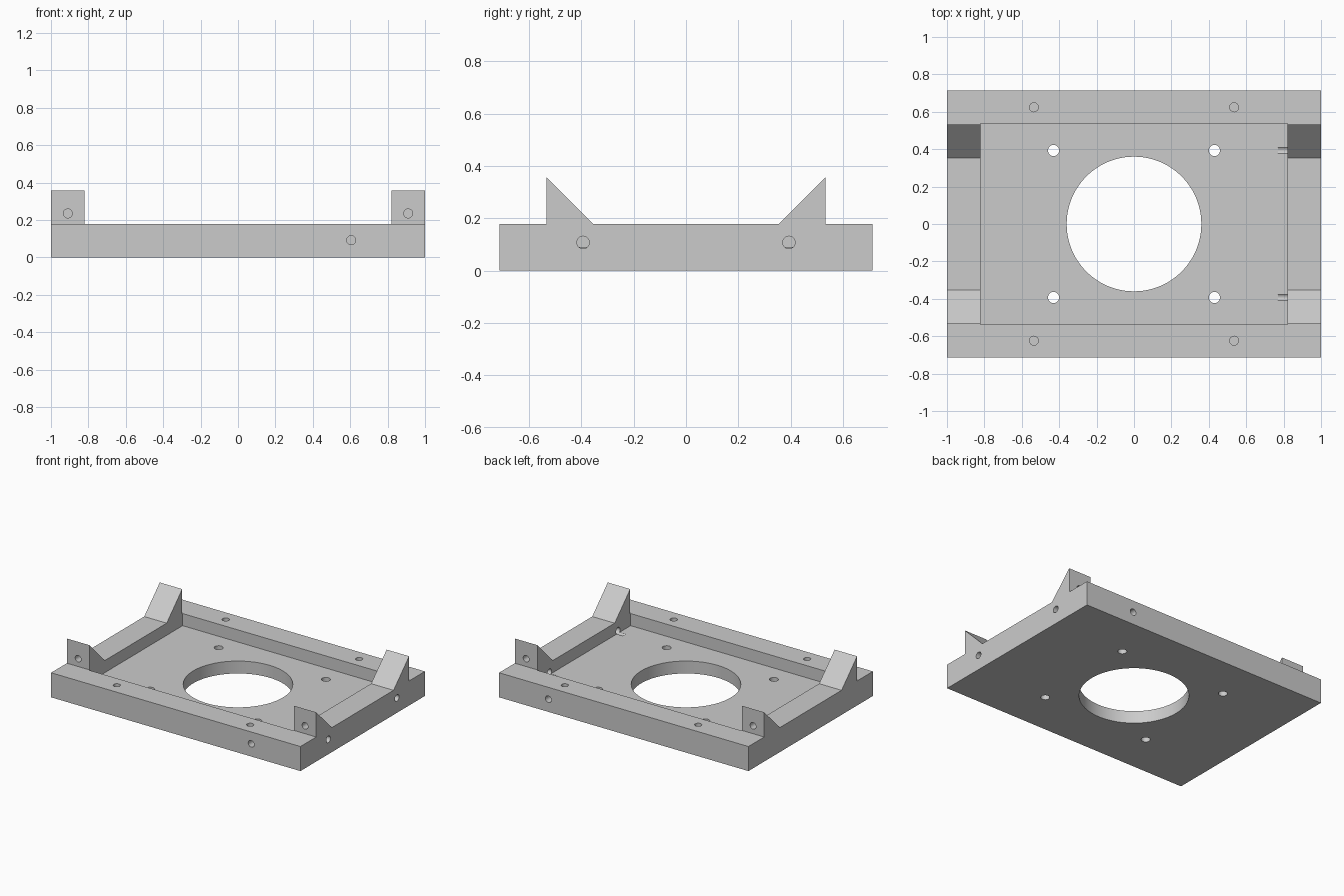
import bpy
import bmesh
from math import radians

default_cube = bpy.data.objects.get("Cube")
if default_cube:
    bpy.data.objects.remove(default_cube, do_unlink=True)

WALL_TOP, FLOOR, TAB_TOP = 0.178, 0.09, 0.357
HALF_X, HALF_Y = 1.0, 0.713
POCKET_X, POCKET_Y = 0.82, 0.537
TAB_OUT, TAB_IN = 0.532, 0.354
HOLE = 0.024

grey = bpy.data.materials.new("plain grey")
grey.use_nodes = True
grey.diffuse_color = (0.6, 0.6, 0.6, 1)
grey.node_tree.nodes["Principled BSDF"].inputs["Base Color"].default_value = grey.diffuse_color

# Frame: side profile with four-square tab ridges, extruded across the width
right_half = [(HALF_Y, 0), (HALF_Y, WALL_TOP), (TAB_OUT, WALL_TOP),
              (TAB_OUT, TAB_TOP), (TAB_IN, WALL_TOP)]
profile = right_half + [(-y, z) for y, z in reversed(right_half)]
bm = bmesh.new()
side = bm.faces.new([bm.verts.new((-HALF_X, y, z)) for y, z in profile])
extruded = bmesh.ops.extrude_face_region(bm, geom=[side])["geom"]
bmesh.ops.translate(bm, vec=(2 * HALF_X, 0, 0),
                    verts=[v for v in extruded if isinstance(v, bmesh.types.BMVert)])
bmesh.ops.recalc_face_normals(bm, faces=bm.faces)
mesh = bpy.data.meshes.new("mounting_tray")
bm.to_mesh(mesh)
bm.free()
tray = bpy.data.objects.new("mounting_tray", mesh)
bpy.context.collection.objects.link(tray)
mesh.materials.append(grey)


def cut(cutter):
    """Subtract the cutter from the tray and discard it."""
    cutter.hide_render = True
    cutter.data.materials.append(grey)
    mod = tray.modifiers.new("cut", 'BOOLEAN')
    mod.operation = 'DIFFERENCE'
    mod.solver = 'EXACT'
    mod.object = cutter
    bpy.ops.object.select_all(action='DESELECT')
    tray.select_set(True)
    bpy.context.view_layer.objects.active = tray
    bpy.ops.object.modifier_apply(modifier=mod.name)
    bpy.data.objects.remove(cutter, do_unlink=True)


def drill(location, axis, radius, depth, sides=24):
    """Cut a round hole reaching depth to each side of location."""
    turn = {'X': (0, radians(90), 0), 'Y': (radians(90), 0, 0), 'Z': (0, 0, 0)}[axis]
    bpy.ops.mesh.primitive_cylinder_add(vertices=sides, radius=radius, depth=2 * depth,
                                        location=location, rotation=turn)
    cut(bpy.context.object)


# Pocket between the walls, also splitting the ridges into corner tabs
bpy.ops.mesh.primitive_cube_add(size=1, location=(0, 0, FLOOR + 0.5))
pocket = bpy.context.object
pocket.scale = (2 * POCKET_X, 2 * POCKET_Y, 1)
cut(pocket)

# Central opening
drill((0, 0, 0), 'Z', 0.36, 0.4, 96)

for sy in (-1, 1):
    for sx in (-1, 1):
        drill((sx * 0.43, sy * 0.393, 0), 'Z', 0.03, 0.3)                # floor holes
        drill((sx * 0.535, sy * 0.624, WALL_TOP), 'Z', HOLE, 0.09)       # blind wall-top holes
        drill((sx * 0.91, sy * TAB_OUT, 0.235), 'Y', HOLE, 0.07)         # blind tab holes
    drill((0.605, sy * HALF_Y, 0.092), 'Y', HOLE, 0.09)                  # blind end holes
    drill((0.91, sy * 0.393, 0.108), 'X', HOLE, 0.14)                    # side wall holes

# Crisp edges with smooth bores
bpy.ops.object.select_all(action='DESELECT')
tray.select_set(True)
bpy.context.view_layer.objects.active = tray
bpy.ops.object.shade_smooth_by_angle(angle=radians(30))
